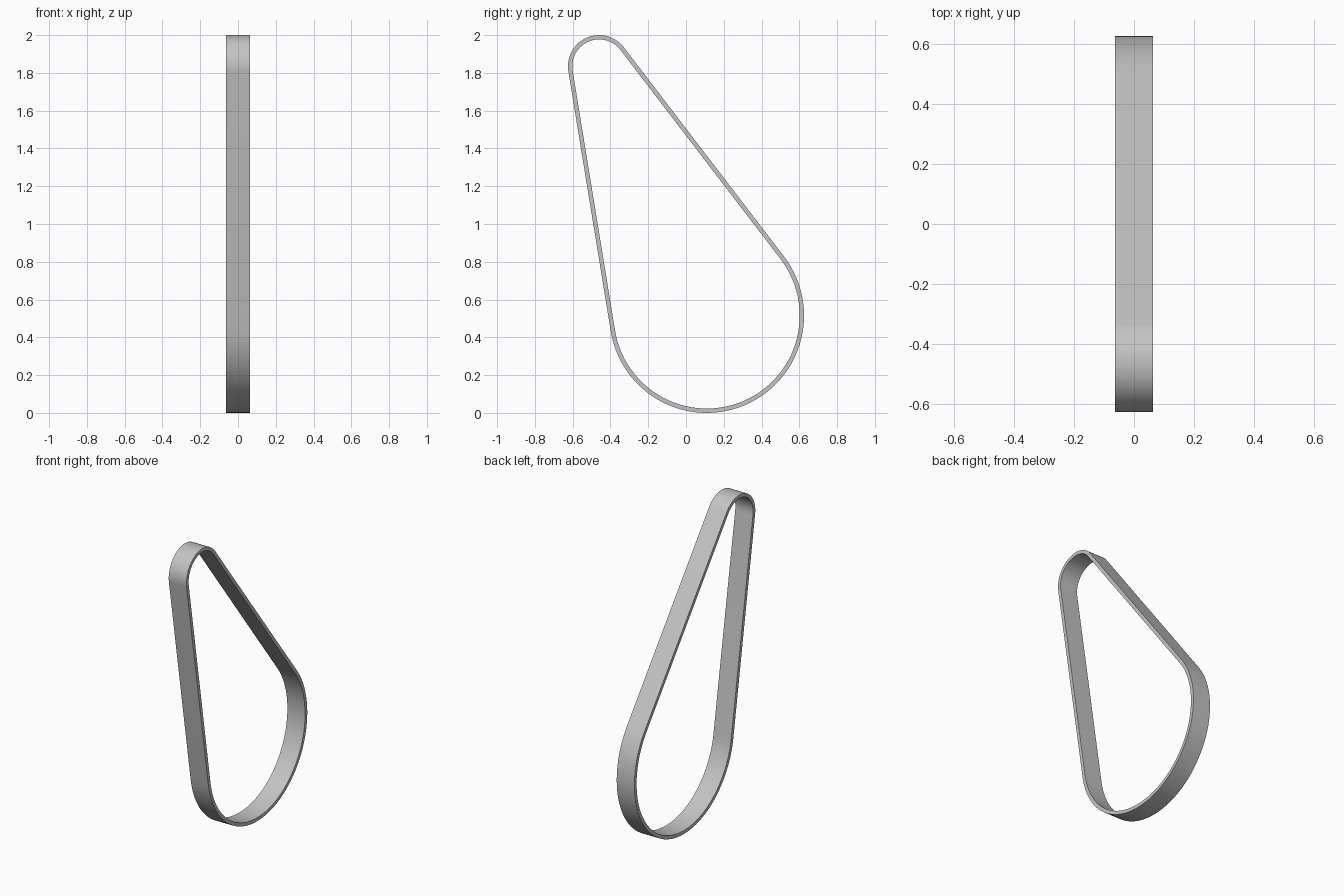
import bpy
import bmesh
from math import acos, atan2, cos, sin, pi, radians
from mathutils import Vector

cube = bpy.data.objects.get("Cube")
if cube:
    bpy.data.objects.remove(cube, do_unlink=True)

HALF_WIDTH = 0.064
THICKNESS = 0.023
BIG_R, SMALL_R = 0.515, 0.165
HALF_DEPTH, HEIGHT = 0.625, 2.0

# Pulley centres in the (y, z) plane
big = Vector((HALF_DEPTH - BIG_R, BIG_R))
small = Vector((SMALL_R - HALF_DEPTH, HEIGHT - SMALL_R))
axis = small - big
heading = atan2(axis.y, axis.x)
spread = acos((BIG_R - SMALL_R) / axis.length)


def arc(centre, radius, start, end, steps):
    """Points and outward normals along an arc."""
    result = []
    for i in range(steps + 1):
        a = start + (end - start) * i / steps
        normal = Vector((cos(a), sin(a)))
        result.append((centre + normal * radius, normal))
    return result


# Closed belt path: small arc, straight run, big arc, straight run
path = arc(small, SMALL_R, heading - spread, heading + spread, 32)
path += arc(big, BIG_R, heading + spread, heading - spread + 2 * pi, 56)

# Rectangular cross-section carried around the path
bm = bmesh.new()
rings = []
for point, normal in path:
    inner = point - normal * THICKNESS
    rings.append([bm.verts.new((x, p.x, p.y)) for x, p in (
        (-HALF_WIDTH, point), (HALF_WIDTH, point),
        (HALF_WIDTH, inner), (-HALF_WIDTH, inner))])
for i, ring in enumerate(rings):
    following = rings[(i + 1) % len(rings)]
    for j in range(4):
        k = (j + 1) % 4
        bm.faces.new((ring[j], ring[k], following[k], following[j]))
bmesh.ops.recalc_face_normals(bm, faces=bm.faces)

mesh = bpy.data.meshes.new("drive_belt")
bm.to_mesh(mesh)
bm.free()
belt = bpy.data.objects.new("drive_belt", mesh)
bpy.context.collection.objects.link(belt)

# Plain grey material
grey = bpy.data.materials.new("belt_grey")
grey.use_nodes = True
colour = (0.55, 0.55, 0.55, 1)
grey.diffuse_color = colour
grey.node_tree.nodes["Principled BSDF"].inputs["Base Color"].default_value = colour
mesh.materials.append(grey)

# Smooth curved faces with crisp rims
bpy.ops.object.select_all(action="DESELECT")
belt.select_set(True)
bpy.context.view_layer.objects.active = belt
bpy.ops.object.shade_smooth_by_angle(angle=radians(30))
